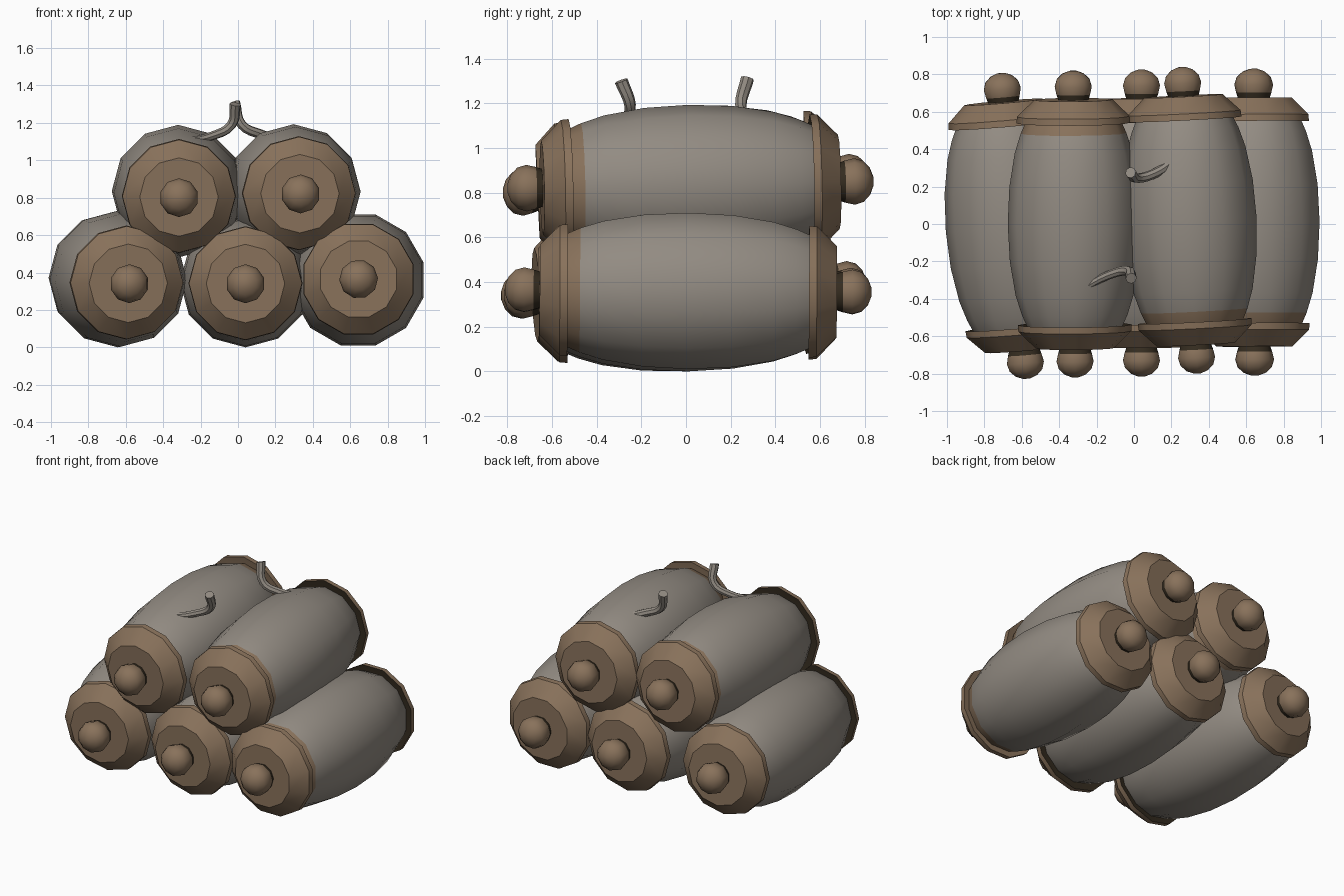
import bpy, bmesh, math
from mathutils import Vector, Matrix

if "Cube" in bpy.data.objects:
    bpy.data.objects.remove(bpy.data.objects["Cube"])


def material(name, rgb):
    m = bpy.data.materials.new(name)
    m.diffuse_color = (*rgb, 1)
    m.use_nodes = True
    m.node_tree.nodes["Principled BSDF"].inputs["Base Color"].default_value = m.diffuse_color
    return m


GREY = material("weathered grey", (0.29, 0.26, 0.225))
BROWN = material("cap brown", (0.25, 0.168, 0.105))
DARK = material("dark recess", (0.035, 0.025, 0.014))
MATS = [GREY, BROWN, DARK]


def finish(ob, angle):
    bpy.ops.object.select_all(action='DESELECT')
    ob.select_set(True)
    bpy.context.view_layer.objects.active = ob
    bpy.ops.object.shade_smooth_by_angle(angle=math.radians(angle))


def lathe(name, profile, sides, phase, matrix, angle=40):
    """Turn (y, radius, material of the following band) points about local y."""
    bm = bmesh.new()
    rings = []
    for y, r, _ in profile:
        ring = []
        for i in range(sides):
            a = phase + 2 * math.pi * i / sides
            ring.append(bm.verts.new((r * math.sin(a), y, r * math.cos(a))))
        rings.append(ring)
    for k in range(len(rings) - 1):
        for i in range(sides):
            j = (i + 1) % sides
            f = bm.faces.new((rings[k][i], rings[k][j], rings[k + 1][j], rings[k + 1][i]))
            f.material_index = profile[k][2]
    bm.faces.new(rings[0]).material_index = profile[0][2]
    bm.faces.new(rings[-1]).material_index = profile[-1][2]
    bmesh.ops.recalc_face_normals(bm, faces=bm.faces)
    me = bpy.data.meshes.new(name)
    bm.to_mesh(me)
    bm.free()
    for m in MATS:
        me.materials.append(m)
    ob = bpy.data.objects.new(name, me)
    bpy.context.collection.objects.link(ob)
    ob.matrix_world = matrix
    finish(ob, angle)


def barrel(name, front, back, radius, phase, front_band, back_band):
    a, b = Vector(front), Vector(back)
    rot = Vector((0, 1, 0)).rotation_difference(b - a).to_matrix().to_4x4()
    mat = Matrix.Translation((a + b) / 2) @ rot
    s = radius / 0.36
    # bulging body, with a stained brown band at some ends
    half = [(0.58, 0.24), (0.55, 0.258), (0.485, 0.287), (0.38, 0.32), (0.2, 0.35)]
    pts = [(-y, r) for y, r in half] + [(0, 0.36)] + [(y, r) for y, r in reversed(half)]
    body = []
    for y, r in pts:
        brown = (front_band and y < -0.5) or (back_band and y > 0.48)
        body.append((y, r * s, 1 if brown else 0))
    lathe(name + "_body", body, 12, phase, mat)
    for side, end in ((-1, "front"), (1, "back")):
        # tapered end cap with a dark inner lip
        inner = 1 if (side < 0 and front_band) or (side > 0 and back_band) else 2
        cap = [(0.55, 0.24, inner), (0.54, 0.305, 1), (0.575, 0.302, 1), (0.665, 0.21, 1)]
        lathe(f"{name}_{end}_cap", [(side * y, r, m) for y, r, m in cap], 12, phase, mat, 30)
        # round knob with a dark neck
        knob = [(0.65, 0.08, 2), (0.692, 0.094, 1), (0.735, 0.104, 1), (0.775, 0.092, 1),
                (0.805, 0.06, 1), (0.82, 0.02, 1)]
        lathe(f"{name}_{end}_knob", [(side * y, r, m) for y, r, m in knob], 10, phase, mat, 50)


# stack: three below, two above
F = math.radians(15)
barrel("lower_left", (-0.58, -0.75, 0.34), (-0.705, 0.73, 0.39), 0.365, 0, False, False)
barrel("lower_middle", (0.04, -0.74, 0.34), (0.04, 0.75, 0.36), 0.35, 0, False, False)
barrel("lower_right", (0.645, -0.73, 0.365), (0.64, 0.75, 0.355), 0.362, F, True, False)
barrel("upper_left", (-0.315, -0.74, 0.80), (-0.325, 0.74, 0.87), 0.355, 0, False, True)
barrel("upper_right", (0.335, -0.72, 0.82), (0.26, 0.76, 0.85), 0.358, 0, True, False)


def stem(name, points):
    cu = bpy.data.curves.new(name, 'CURVE')
    cu.dimensions = '3D'
    cu.bevel_depth = 0.026
    cu.bevel_resolution = 2
    cu.resolution_u = 4
    cu.use_fill_caps = True
    sp = cu.splines.new('BEZIER')
    sp.bezier_points.add(len(points) - 1)
    for p, (x, y, z, r) in zip(sp.bezier_points, points):
        p.co = (x, y, z)
        p.radius = r
        p.handle_left_type = p.handle_right_type = 'AUTO'
    cu.materials.append(GREY)
    ob = bpy.data.objects.new(name, cu)
    bpy.context.collection.objects.link(ob)
    finish_curve(ob)


def finish_curve(ob):
    bpy.ops.object.select_all(action='DESELECT')
    ob.select_set(True)
    bpy.context.view_layer.objects.active = ob
    bpy.ops.object.convert(target='MESH')
    finish(bpy.context.view_layer.objects.active, 40)


# curled stems on the two upper barrels
stem("front_stem", [(-0.28, -0.35, 1.10, 0.7), (-0.14, -0.275, 1.13, 0.9),
                    (-0.035, -0.25, 1.19, 1.0), (-0.015, -0.29, 1.30, 1.15)])
stem("back_stem", [(0.23, 0.35, 1.11, 0.9), (0.12, 0.275, 1.14, 1.0),
                   (0.02, 0.245, 1.19, 1.0), (-0.018, 0.275, 1.31, 1.15)])
